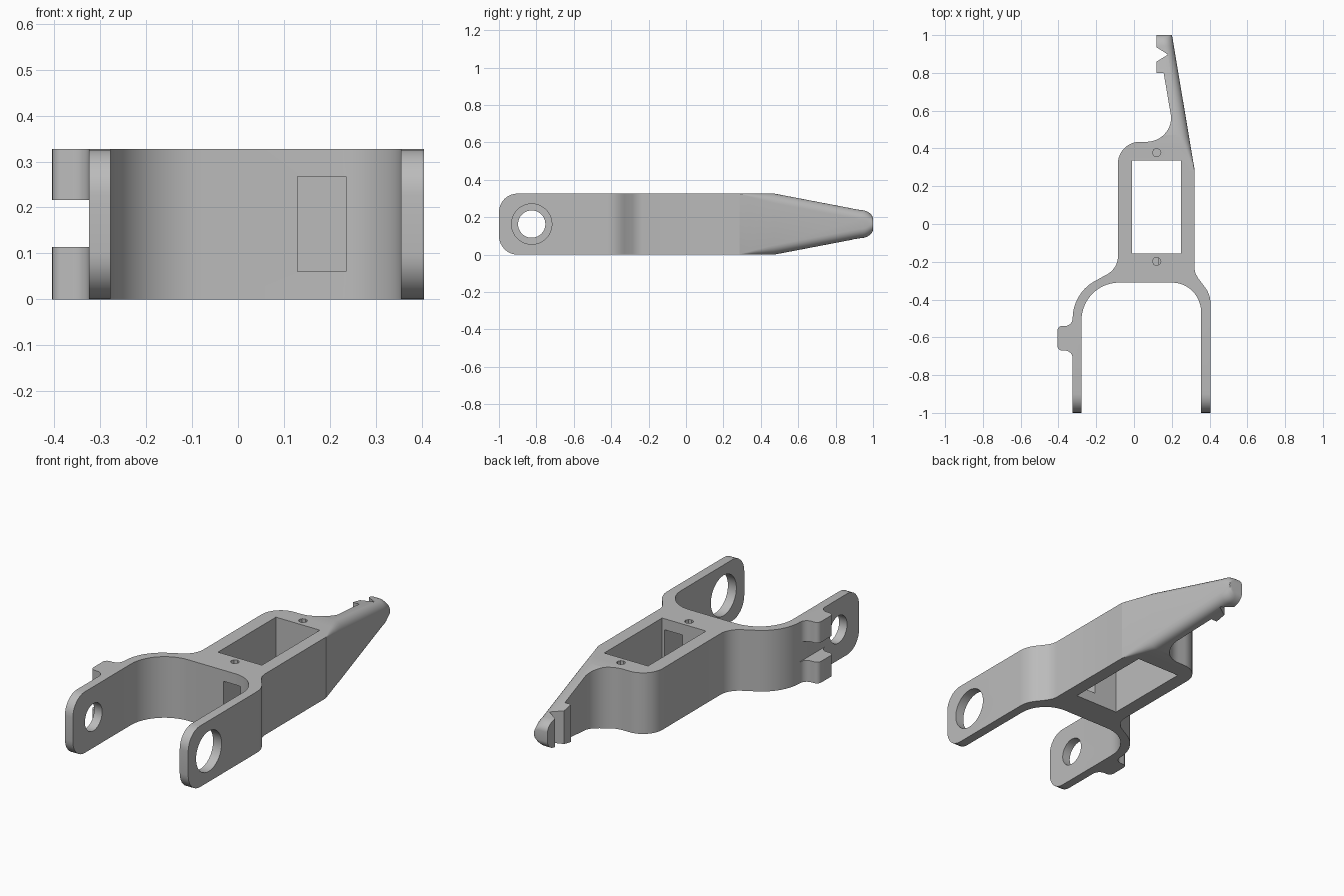
import bpy, bmesh
from math import sin, cos, radians

cube = bpy.data.objects.get("Cube")
if cube:
    bpy.data.objects.remove(cube)

HEIGHT = 0.327
MID = HEIGHT / 2

grey = bpy.data.materials.new("plain grey")
grey.use_nodes = True
grey.diffuse_color = (0.5, 0.5, 0.5, 1)
grey.node_tree.nodes["Principled BSDF"].inputs["Base Color"].default_value = (0.5, 0.5, 0.5, 1)


def arc(cx, cy, r, start, end, steps=10):
    angles = [radians(start + (end - start) * i / steps) for i in range(steps + 1)]
    return [(cx + r * cos(a), cy + r * sin(a)) for a in angles]


def loft(name, rings):
    """Skin a row of equal closed rings and cap both ends."""
    bm = bmesh.new()
    rows = [[bm.verts.new(p) for p in ring] for ring in rings]
    n = len(rows[0])
    for a, b in zip(rows, rows[1:]):
        for i in range(n):
            j = (i + 1) % n
            bm.faces.new((a[i], a[j], b[j], b[i]))
    bm.faces.new(rows[0])
    bm.faces.new(rows[-1])
    bmesh.ops.recalc_face_normals(bm, faces=bm.faces)
    mesh = bpy.data.meshes.new(name)
    bm.to_mesh(mesh)
    bm.free()
    mesh.materials.append(grey)
    obj = bpy.data.objects.new(name, mesh)
    bpy.context.collection.objects.link(obj)
    return obj


def prism(name, outline, low, high):
    return loft(name, [[(x, y, z) for x, y in outline] for z in (low, high)])


def box(name, x0, x1, y0, y1, z0, z1):
    return prism(name, [(x0, y0), (x1, y0), (x1, y1), (x0, y1)], z0, z1)


def cross_hole(name, x0, x1, r):
    circle = arc(-0.825, MID, r, 0, 360, 40)[:-1]
    return loft(name, [[(x, y, z) for y, z in circle] for x in (x0, x1)])


def combine(target, tool, operation):
    tool.hide_render = True
    mod = target.modifiers.new(tool.name, "BOOLEAN")
    mod.operation = operation
    mod.solver = "EXACT"
    mod.object = tool
    bpy.context.view_layer.objects.active = target
    bpy.ops.object.modifier_apply(modifier=mod.name)
    bpy.data.objects.remove(tool)


# Plan outline: fork, frame, rear arm with notch, side clip
outline = [(-0.325, -1.1), (-0.278, -1.1)]
outline += arc(-0.078, -0.51, 0.2, 180, 90, 14)
outline += arc(0.2, -0.465, 0.155, 90, 0, 12)
outline += [(0.355, -1.1), (0.405, -1.1)]
outline += arc(0.265, -0.42, 0.14, 0, 40, 6)
outline += [(0.338, -0.285), (0.325, -0.26), (0.32, -0.235)]
outline += [(0.32, 0.285), (0.4, 0.4), (0.4, 1.1), (0.12, 1.1)]
outline += [(0.12, 0.935), (0.18, 0.897), (0.12, 0.86), (0.12, 0.8), (0.157, 0.8)]
outline += arc(0.067, 0.565, 0.13, 0, -90, 12)
outline += arc(0.03, 0.32, 0.115, 90, 180, 12)
outline += arc(-0.195, -0.17, 0.11, 0, -60, 8)
outline += arc(-0.1, -0.5, 0.225, 120, 180, 8)
outline += arc(-0.365, -0.5, 0.04, 0, -90, 6)[1:]
outline += arc(-0.38, -0.565, 0.025, 90, 180, 5)
outline += arc(-0.38, -0.645, 0.025, 180, 270, 5)
outline += arc(-0.365, -0.71, 0.04, 90, 0, 6)
bracket = prism("bracket_body", outline, -0.1, HEIGHT + 0.1)


# Side envelope: rounded fork ends, tapering rear arm with softened outer edges
def section(y, inset, outer, r):
    half = MID - inset
    r = min(r, half * 0.9)
    lower = arc(outer - r, MID - half + r, r, -90, 0, 6)
    upper = arc(outer - r, MID + half - r, r, 0, 90, 6)
    pts = [(-1, MID - half)] + lower + upper + [(-1, MID + half)]
    return [(x, y, z) for x, z in pts]


def arm_side(y):
    return 0.322 - (y - 0.28) * 0.168


rings = []
for i in range(8, -1, -1):
    a = radians(90 * i / 8)
    rings.append(section(-0.9 - 0.1 * sin(a), 0.1 * (1 - cos(a)), 0.6, 0.001))
rings.append(section(0.2, 0, 0.6, 0.001))
for y, r in ((0.28, 0.001), (0.34, 0.017), (0.4, 0.033), (0.47, 0.05)):
    rings.append(section(y, 0, arm_side(y), r))
for i in range(9):
    a = radians(90 * i / 8)
    y = 0.93 + 0.07 * sin(a)
    rings.append(section(y, 0.088 + 0.05 * (1 - cos(a)), arm_side(y), 0.05))
combine(bracket, loft("side_envelope", rings), "INTERSECT")

# Openings
cutters = [
    box("frame_window", -0.01, 0.25, -0.155, 0.335, -0.2, 0.6),
    box("cable_slot", 0.13, 0.235, -0.4, -0.1, 0.06, 0.268),
    box("clip_gap", -0.5, -0.3245, -0.75, -0.45, 0.114, 0.216),
    cross_hole("left_fork_hole", 0.3, 0.5, 0.108),
    cross_hole("right_fork_hole", -0.4, -0.2, 0.073),
]
for y in (0.378, -0.198):
    cutters.append(prism("screw_hole", arc(0.12, y, 0.022, 0, 360, 8)[:-1], 0.22, 0.5))
for cutter in cutters:
    combine(bracket, cutter, "DIFFERENCE")

# Smooth shading on the curves only
bpy.ops.object.select_all(action="DESELECT")
bracket.select_set(True)
bpy.context.view_layer.objects.active = bracket
bpy.ops.object.shade_smooth_by_angle(angle=radians(30))
